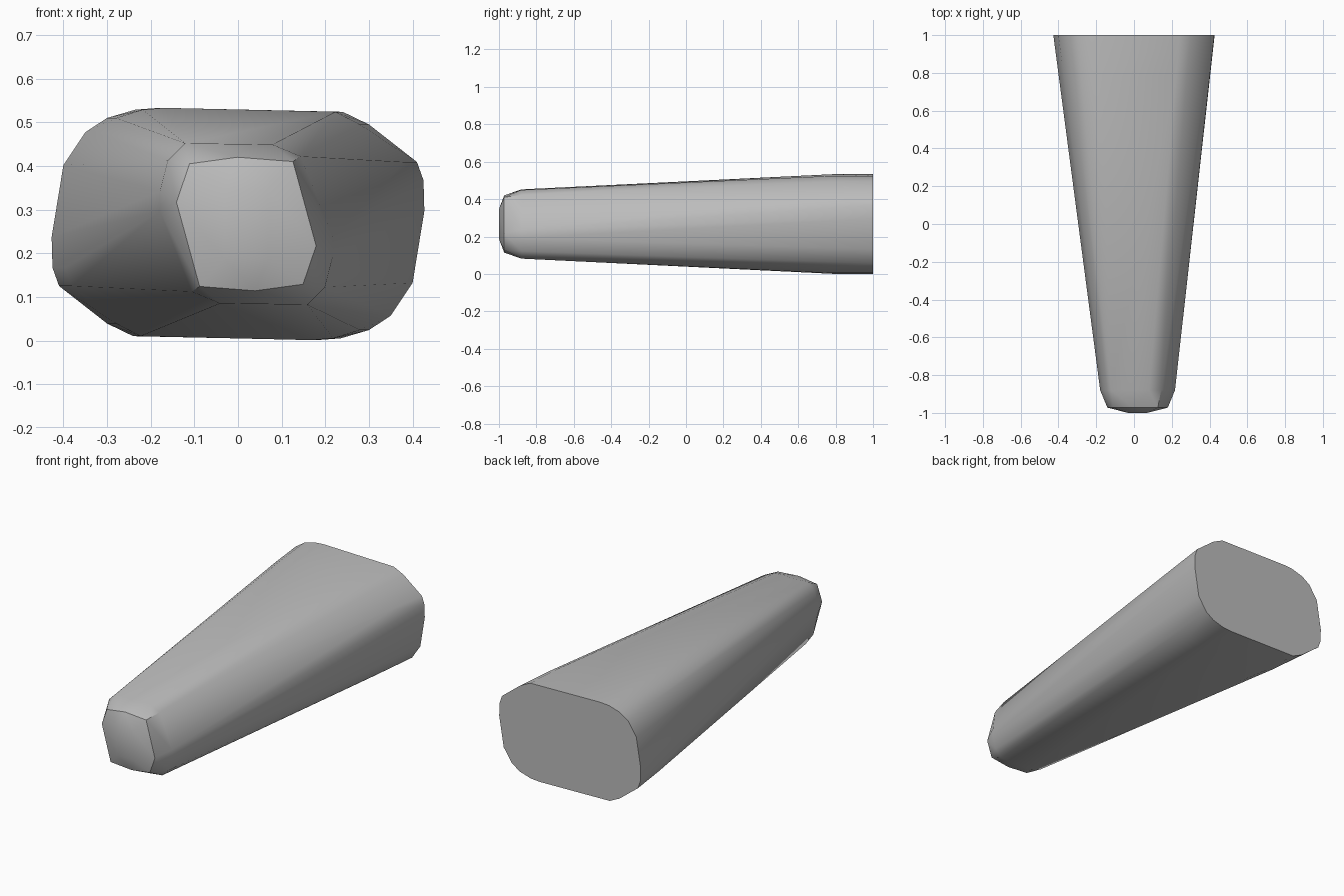
import bpy
import bmesh
import math

default_object = bpy.data.objects.get("Cube")
if default_object:
    bpy.data.objects.remove(default_object, do_unlink=True)


def make_material(name, colour):
    material = bpy.data.materials.new(name)
    material.use_nodes = True
    material.diffuse_color = colour
    shader = material.node_tree.nodes["Principled BSDF"]
    shader.inputs["Base Color"].default_value = colour
    return material


def add_ring(mesh, y, half_outline, centre_x=0.0, centre_z=0.267, width=1.0):
    """Add a cross-section: half an outline plus its half-turn copy."""
    for turn in (1, -1):
        for x, z in half_outline:
            mesh.verts.new((centre_x + turn * x * width, y, centre_z + turn * z))


# Half outlines of the skewed, rounded sections
butt = [(.18, -.266), (.235, -.262), (.3, -.243), (.35, -.21), (.4, -.135),
        (.427, .03), (.425, .1), (.41, .142), (.3, .228), (.24, .257)]
shoulder = [(-.06, -.182), (.14, -.185), (.18, -.145), (.198, -.075),
            (.198, -.03), (.125, .155), (.08, .172)]
nose_rim = [(.02, -.153), (.13, -.138), (.16, -.05), (.107, .143)]
nose_tip = [(.05, -.08), (.05, .08)]
tip_x = 0.019

# Tapered body wrapped tightly around the sections
body_mesh = bmesh.new()
add_ring(body_mesh, 1.0, butt)
add_ring(body_mesh, 0.78, butt, width=0.93)
add_ring(body_mesh, -0.88, shoulder, centre_x=tip_x)
add_ring(body_mesh, -0.972, nose_rim, centre_x=tip_x)
add_ring(body_mesh, -1.0, nose_tip, centre_x=tip_x)
bmesh.ops.convex_hull(body_mesh, input=body_mesh.verts[:])
loose = [vert for vert in body_mesh.verts if not vert.link_faces]
bmesh.ops.delete(body_mesh, geom=loose, context="VERTS")

# Merge the flat butt end into one face
bmesh.ops.dissolve_limit(body_mesh, angle_limit=math.radians(0.5),
                         verts=body_mesh.verts[:], edges=body_mesh.edges[:])
bmesh.ops.recalc_face_normals(body_mesh, faces=body_mesh.faces[:])

mesh_data = bpy.data.meshes.new("tapered_body")
body_mesh.to_mesh(mesh_data)
body_mesh.free()
body = bpy.data.objects.new("tapered_body", mesh_data)
bpy.context.collection.objects.link(body)
mesh_data.materials.append(make_material("plain grey", (0.5, 0.5, 0.5, 1.0)))

# Soft sides with a crisp butt edge
for other in bpy.context.selected_objects:
    other.select_set(False)
body.select_set(True)
bpy.context.view_layer.objects.active = body
bpy.ops.object.shade_smooth_by_angle(angle=math.radians(35))
